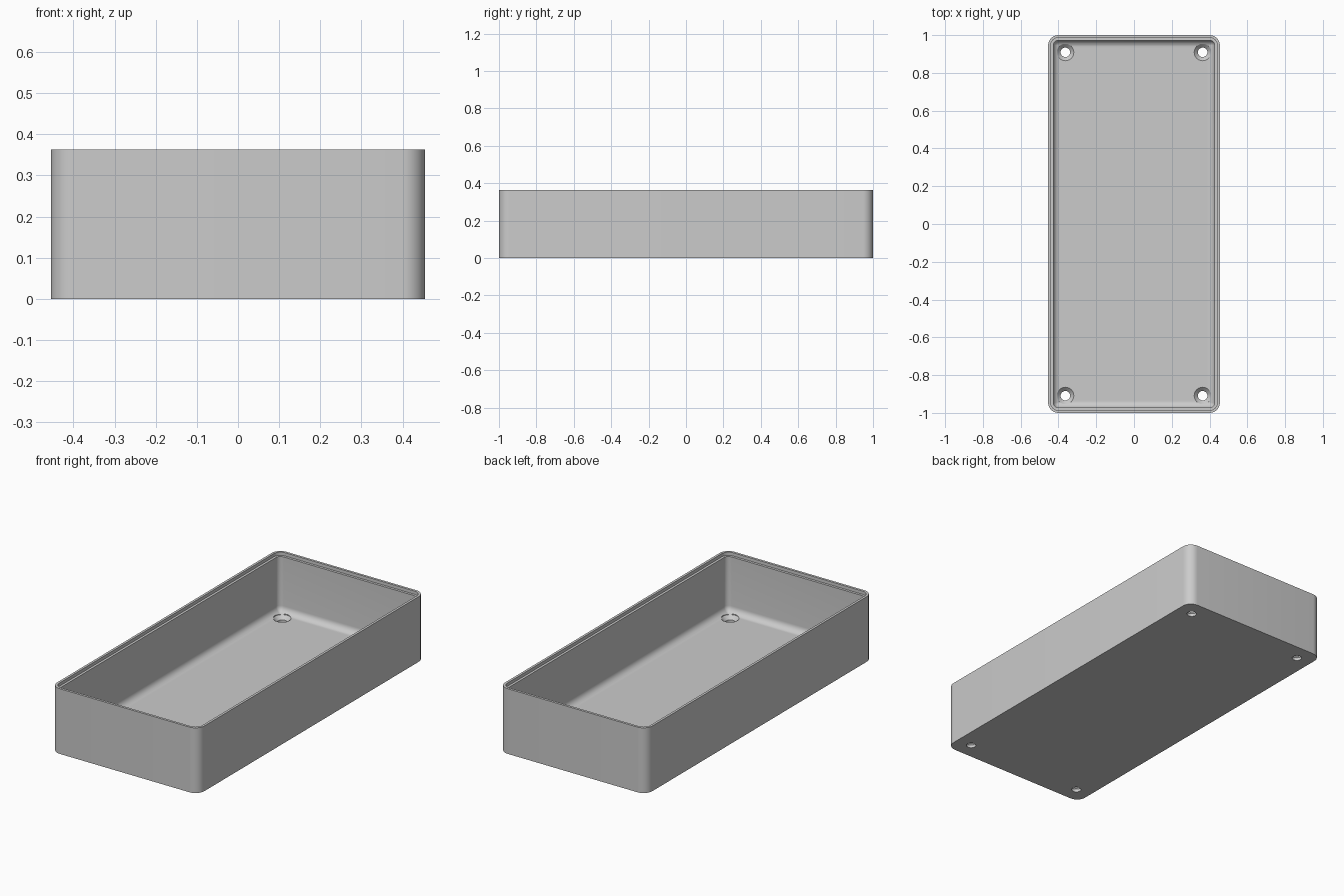
import bpy, bmesh, math

cube = bpy.data.objects.get("Cube")
if cube:
    bpy.data.objects.remove(cube, do_unlink=True)

# Overall sizes
HX, HY, H = 5 / 11, 1.0, 4 / 11
MM = 1 / 55
CORNER, WALL, FLOOR, FILLET = 3 * MM, 1.5 * MM, 2 * MM, 2 * MM
STEPS = 10

grey = bpy.data.materials.new("plain grey")
grey.use_nodes = True
colour = (0.6, 0.6, 0.6, 1)
grey.diffuse_color = colour
grey.node_tree.nodes["Principled BSDF"].inputs["Base Color"].default_value = colour


def rounded_ring(bm, inset, z):
    """Rounded rectangle of vertices, shrunk by inset, at height z."""
    r = max(CORNER - inset, 0.002)
    cx, cy = HX - inset - r, HY - inset - r
    ring = []
    for q, (sx, sy) in enumerate(((1, 1), (-1, 1), (-1, -1), (1, -1))):
        for i in range(STEPS + 1):
            a = math.pi / 2 * (q + i / STEPS)
            ring.append(bm.verts.new((sx * cx + r * math.cos(a), sy * cy + r * math.sin(a), z)))
    return ring


def loft(bm, rings):
    """Skin consecutive rings and cap both ends."""
    for a, b in zip(rings, rings[1:]):
        for i in range(len(a)):
            j = (i + 1) % len(a)
            bm.faces.new((a[i], a[j], b[j], b[i]))
    bm.faces.new(rings[0][::-1])
    bm.faces.new(rings[-1])


def make_object(name, bm):
    bmesh.ops.recalc_face_normals(bm, faces=bm.faces)
    mesh = bpy.data.meshes.new(name)
    bm.to_mesh(mesh)
    bm.free()
    mesh.materials.append(grey)
    obj = bpy.data.objects.new(name, mesh)
    bpy.context.collection.objects.link(obj)
    return obj


# Tray: outer wall, rim with a small step, inner wall, filleted floor
profile = [(0, 0), (0, H), (0.75 * MM, H), (0.75 * MM, H - MM), (WALL, H - MM)]
for i in range(9):
    a = math.pi / 2 * i / 8
    profile.append((WALL + FILLET * (1 - math.cos(a)), FLOOR + FILLET * (1 - math.sin(a))))
bm = bmesh.new()
loft(bm, [rounded_ring(bm, inset, z) for inset, z in profile])
tray = make_object("tray", bm)

# Countersunk screw holes in the four corners
bm = bmesh.new()
for x in (-20 * MM, 20 * MM):
    for y in (-50 * MM, 50 * MM):
        rings = []
        for r, z in ((0.025, -0.05), (0.025, FLOOR - 0.02), (0.045, FLOOR), (0.045, FLOOR + 0.03)):
            rings.append([bm.verts.new((x + r * math.cos(k * math.tau / 32),
                                        y + r * math.sin(k * math.tau / 32), z)) for k in range(32)])
        loft(bm, rings)
cutter = make_object("screw_hole_cutter", bm)
cutter.hide_render = True

cut = tray.modifiers.new("screw holes", "BOOLEAN")
cut.operation = "DIFFERENCE"
cut.solver = "EXACT"
cut.object = cutter
bpy.context.view_layer.objects.active = tray
tray.select_set(True)
bpy.ops.object.modifier_apply(modifier=cut.name)
bpy.data.objects.remove(cutter, do_unlink=True)

bpy.ops.object.shade_smooth_by_angle(angle=math.radians(30))
